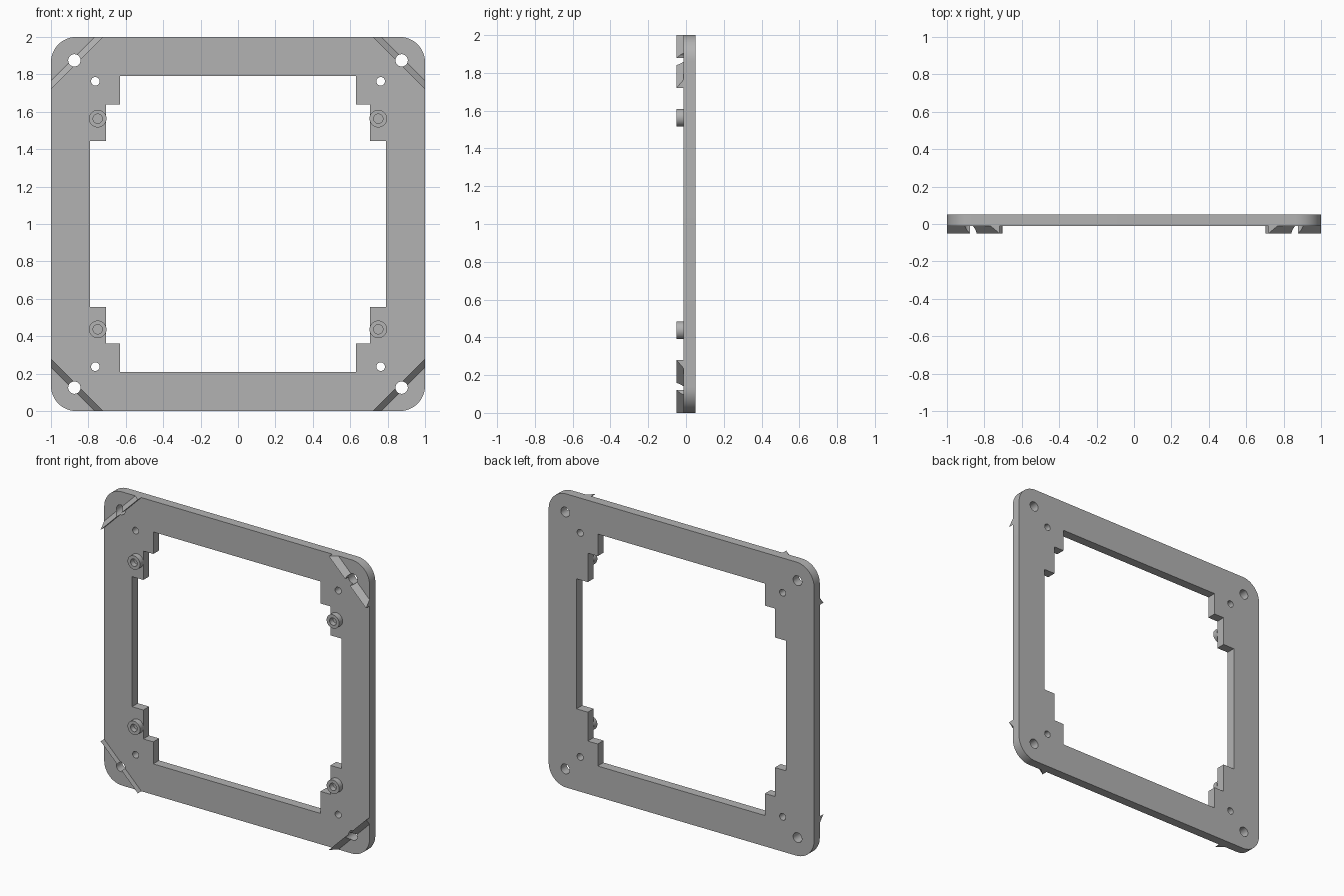
import bpy, bmesh, math

cube = bpy.data.objects.get("Cube")
if cube:
    bpy.data.objects.remove(cube)

grey = bpy.data.materials.new("light grey")
grey.use_nodes = True
colour = (0.45, 0.45, 0.45, 1)
grey.diffuse_color = colour
grey.node_tree.nodes["Principled BSDF"].inputs["Base Color"].default_value = colour

FRONT, FACE, BACK = -0.05, -0.012, 0.05
SIDES = [(sx, sz) for sx in (-1, 1) for sz in (-1, 1)]


def finish(name, bm):
    bmesh.ops.recalc_face_normals(bm, faces=bm.faces)
    mesh = bpy.data.meshes.new(name)
    bm.to_mesh(mesh)
    bm.free()
    mesh.materials.append(grey)
    ob = bpy.data.objects.new(name, mesh)
    bpy.context.collection.objects.link(ob)
    return ob


def prism(name, outline, y0, y1):
    """Extrude an (x, z) outline from y0 to y1."""
    bm = bmesh.new()
    face = bm.faces.new([bm.verts.new((x, y0, z)) for x, z in outline])
    new = bmesh.ops.extrude_face_region(bm, geom=[face])["geom"]
    verts = [v for v in new if isinstance(v, bmesh.types.BMVert)]
    bmesh.ops.translate(bm, verts=verts, vec=(0, y1 - y0, 0))
    return finish(name, bm)


def circle(x, z, r, n=32):
    return [(x + r * math.cos(2 * math.pi * i / n), z + r * math.sin(2 * math.pi * i / n))
            for i in range(n)]


def cut(ob, outline, y0=-0.2, y1=0.2):
    """Subtract an extruded outline and discard the cutter."""
    cutter = prism("cutter", outline, y0, y1)
    cutter.hide_render = True
    mod = ob.modifiers.new("cut", "BOOLEAN")
    mod.object, mod.operation, mod.solver = cutter, "DIFFERENCE", "EXACT"
    bpy.context.view_layer.objects.active = ob
    bpy.ops.object.modifier_apply(modifier=mod.name)
    bpy.data.objects.remove(cutter)


def smooth(ob):
    bpy.ops.object.select_all(action="DESELECT")
    ob.select_set(True)
    bpy.context.view_layer.objects.active = ob
    bpy.ops.object.shade_smooth_by_angle(angle=math.radians(30))


def around(quarter):
    """Mirror a top-right outline, relative to the centre, into a closed loop."""
    loop = []
    for sx, sz in ((1, 1), (-1, 1), (-1, -1), (1, -1)):
        pts = quarter if sx == sz else quarter[::-1]
        loop += [(sx * x, 1 + sz * z) for x, z in pts]
    return loop


# Frame plate with rounded corners
R = 0.135
arc = [math.radians(90 * i / 12) for i in range(13)]
plate = prism("frame_plate", around([(1 - R + R * math.cos(a), 1 - R + R * math.sin(a))
                                     for a in arc]), FACE, BACK)

# Stepped central opening
cut(plate, around([(0.79, 0.443), (0.705, 0.443), (0.705, 0.64), (0.63, 0.64), (0.63, 0.79)]))

for sx, sz in SIDES:
    # Corner screw hole and smaller inner hole
    screw = circle(sx * 0.875, 1 + sz * 0.875, 0.033)
    cut(plate, screw)
    cut(plate, circle(sx * 0.763, 1 + sz * 0.763, 0.023))

    where = ("upper" if sz > 0 else "lower") + ("_left" if sx > 0 else "_right")

    # Diagonal rib: upright inner side, sloping outer side, ends flush with the edges
    bm = bmesh.new()
    section = [(0.72, FRONT), (0.72, FACE), (0.765, FACE)]
    ends = [[bm.verts.new((sx * x, y, 1 + sz * z)) for x, z, y in tri] for tri in
            ([(1, t, y) for t, y in section], [(t, 1, y) for t, y in section])]
    for tri in ends:
        bm.faces.new(tri)
    for i in range(3):
        j = (i + 1) % 3
        bm.faces.new((ends[0][i], ends[0][j], ends[1][j], ends[1][i]))
    rib = finish("rib_" + where, bm)
    cut(rib, screw)
    smooth(rib)

    # Round boss with a blind hole
    centre = (sx * 0.75, 1 + sz * 0.563)
    boss = prism("boss_" + where, circle(*centre, 0.047), FRONT, FACE)
    cut(boss, circle(*centre, 0.025), FRONT - 0.1, FACE - 0.002)
    smooth(boss)

smooth(plate)
